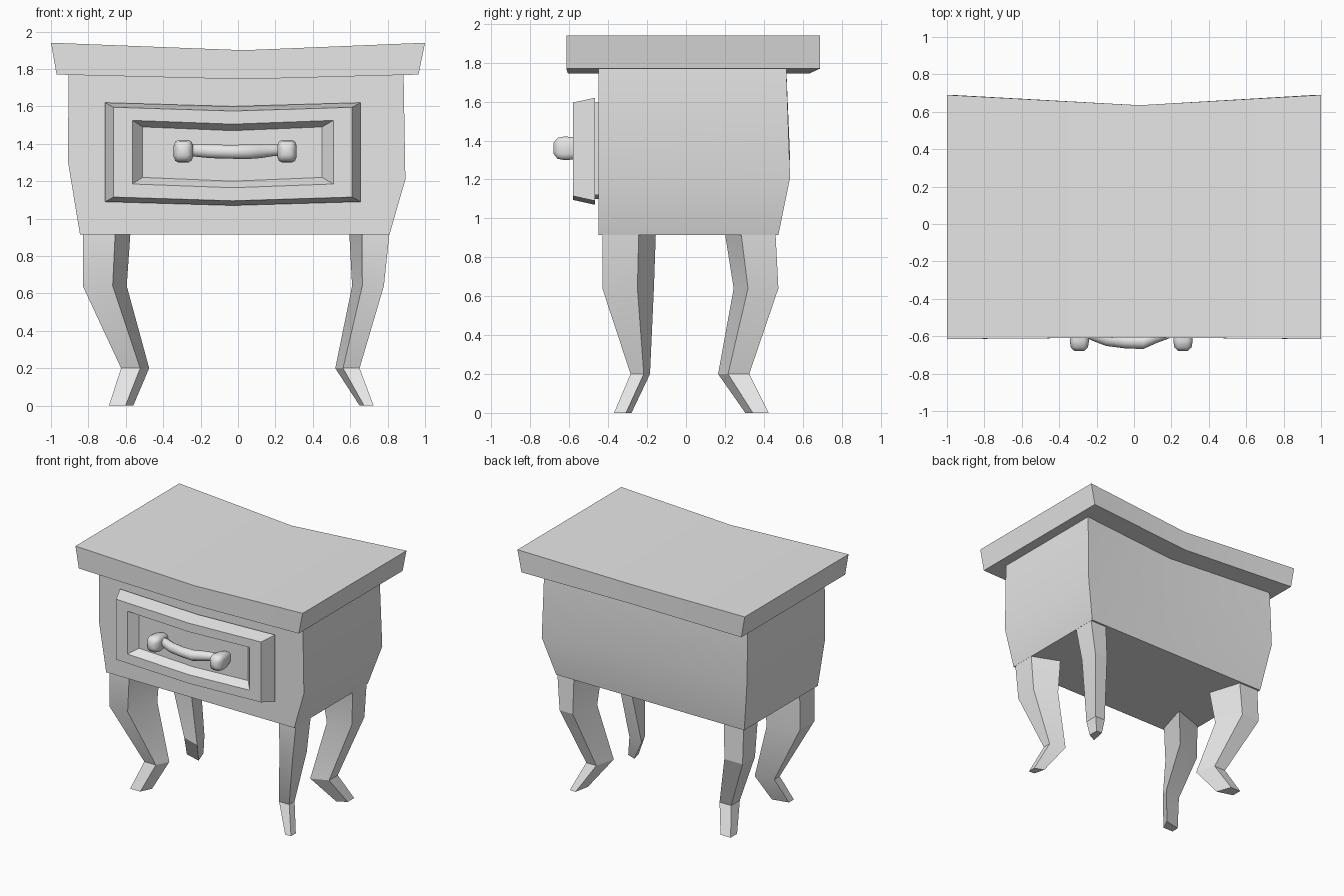
import bpy, bmesh, math

cube = bpy.data.objects.get("Cube")
if cube:
    bpy.data.objects.remove(cube, do_unlink=True)

grey = bpy.data.materials.new("plain_grey")
grey.use_nodes = True
grey.diffuse_color = (0.8, 0.8, 0.8, 1)
grey.node_tree.nodes["Principled BSDF"].inputs["Base Color"].default_value = (0.8, 0.8, 0.8, 1)


def loft(name, rings, angle=30):
    """Skin a row of equal point rings and close both ends."""
    bm = bmesh.new()
    rows = [[bm.verts.new(p) for p in ring] for ring in rings]
    n = len(rows[0])
    for a, b in zip(rows, rows[1:]):
        for i in range(n):
            j = (i + 1) % n
            bm.faces.new((a[i], a[j], b[j], b[i]))
    for r in (rows[0], rows[-1]):
        if n == 6:  # creased across the middle
            bm.faces.new((r[0], r[1], r[4], r[5]))
            bm.faces.new((r[1], r[2], r[3], r[4]))
        else:
            bm.faces.new(r)
    bmesh.ops.recalc_face_normals(bm, faces=bm.faces)
    mesh = bpy.data.meshes.new(name)
    bm.to_mesh(mesh)
    bm.free()
    mesh.materials.append(grey)
    obj = bpy.data.objects.new(name, mesh)
    bpy.context.collection.objects.link(obj)
    bpy.ops.object.select_all(action='DESELECT')
    obj.select_set(True)
    bpy.context.view_layer.objects.active = obj
    bpy.ops.object.shade_smooth_by_angle(angle=math.radians(angle))
    return obj


def plan_ring(x0, x1, y0, y1, z0, z1, sag, front_in, back_in):
    """Six points in plan, with the middle sagging and pinched."""
    xm, zm = 0.03, (z0 + z1) / 2 - sag
    return [(x0, y0, z0), (xm, y0 + front_in, zm), (x1, y0, z1),
            (x1, y1, z1), (xm, y1 - back_in, zm), (x0, y1, z0)]


def face_ring(y, x0, x1, z0, z1, sag=0.02):
    """Six points facing the front, with sagging long edges."""
    xm = (x0 + x1) / 2
    return [(x0, y, z0), (xm, y, z0 - sag), (x1, y, z0),
            (x1, y, z1), (xm, y, z1 - sag), (x0, y, z1)]


# Table top
loft("table_top", [
    plan_ring(-0.97, 0.965, -0.615, 0.69, 1.77, 1.77, 0.025, 0.008, 0.055),
    plan_ring(-1, 1, -0.615, 0.69, 1.94, 1.94, 0.04, 0.008, 0.055)])

# Cabinet body
loft("cabinet_body", [
    plan_ring(-0.845, 0.81, -0.45, 0.475, 0.915, 0.915, 0, 0, 0),
    plan_ring(-0.91, 0.895, -0.45, 0.535, 1.31, 1.21, 0, 0, 0.03),
    plan_ring(-0.905, 0.885, -0.45, 0.515, 1.785, 1.785, 0.025, 0.004, 0.055)])

# Drawer front with sloped rim and sunken panel, on a smaller backing
loft("drawer_backing", [face_ring(y, -0.66, 0.61, 1.12, 1.595) for y in (-0.44, -0.48)])
loft("drawer_front", [
    face_ring(-0.468, -0.71, 0.655, 1.09, 1.62),
    face_ring(-0.582, -0.665, 0.61, 1.115, 1.595),
    face_ring(-0.582, -0.565, 0.51, 1.185, 1.525),
    face_ring(-0.515, -0.51, 0.45, 1.22, 1.49)], 15)

# Handle knobs, squarish in section
SIDES = 12
TURNS = [2 * math.pi * (i + 0.5) / SIDES for i in range(SIDES)]


def soft(v):
    return math.copysign(abs(v) ** 0.55, v)


for side, x in (("right", -0.292), ("left", 0.262)):
    loft(f"{side}_handle_knob", [
        [(x + 0.85 * r * soft(math.cos(t)), y, 1.36 + r * soft(math.sin(t))) for t in TURNS]
        for y, r in ((-0.51, 0.04), (-0.57, 0.058), (-0.625, 0.062), (-0.66, 0.055), (-0.68, 0.03))], 60)

# Handle bar bowed outward
BAR = [(-0.27, -0.57, 1.365, 0.03), (-0.22, -0.59, 1.365, 0.036), (-0.15, -0.615, 1.36, 0.038),
       (-0.05, -0.628, 1.357, 0.038), (0.05, -0.63, 1.357, 0.04), (0.12, -0.6, 1.36, 0.038),
       (0.19, -0.58, 1.365, 0.032), (0.24, -0.57, 1.365, 0.03)]
loft("handle_bar", [[(x, y + r * math.cos(t), z + r * math.sin(t)) for t in TURNS]
                    for x, y, z, r in BAR], 60)

# Bent legs: (outer, inner) limits at top, knee, ankle and foot
HEIGHTS = (0.925, 0.64, 0.2, 0)
X_LIMITS = {"right": ((-0.83, -0.575), (-0.83, -0.595), (-0.625, -0.475), (-0.69, -0.56)),
            "left": ((0.81, 0.595), (0.78, 0.61), (0.65, 0.52), (0.725, 0.65))}
Y_LIMITS = {"front": ((-0.43, -0.155), (-0.43, -0.165), (-0.285, -0.185), (-0.37, -0.28)),
            "back": ((0.46, 0.2), (0.475, 0.245), (0.325, 0.165), (0.425, 0.305))}


def mix(limits, t):
    return limits[0] + (limits[1] - limits[0]) * t


KITE = ((0, 0), (0.68, 0), (1, 1), (0, 0.68))
for end, ys in Y_LIMITS.items():
    for side, xs in X_LIMITS.items():
        loft(f"{end}_{side}_leg", [
            [(mix(xl, u), mix(yl, v), z) for u, v in KITE]
            for xl, yl, z in zip(xs, ys, HEIGHTS)], 20)
